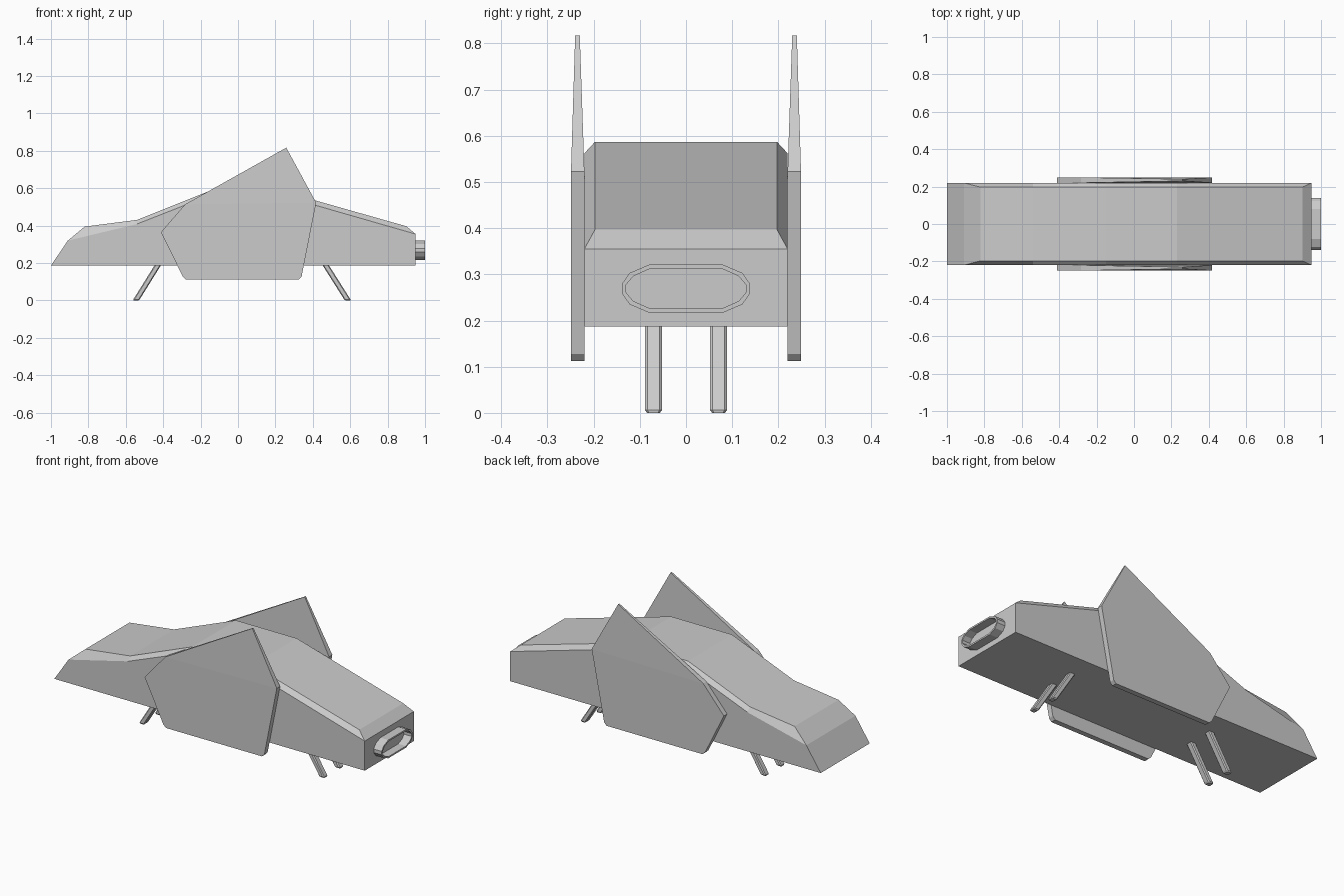
import bpy, bmesh

if "Cube" in bpy.data.objects:
    bpy.data.objects.remove(bpy.data.objects["Cube"])


def make(name, verts, faces):
    """Mesh object with consistent outward normals."""
    me = bpy.data.meshes.new(name)
    me.from_pydata(verts, [], faces)
    bm = bmesh.new()
    bm.from_mesh(me)
    bmesh.ops.recalc_face_normals(bm, faces=bm.faces)
    bm.to_mesh(me)
    bm.free()
    ob = bpy.data.objects.new(name, me)
    bpy.context.collection.objects.link(ob)
    return ob


def bridge(a, b, n):
    """Quads between two closed rings starting at indices a and b."""
    return [(a + i, a + (i + 1) % n, b + (i + 1) % n, b + i) for i in range(n)]


# Hull: side outline plus narrower roof line, giving chamfered shoulders
side = [(-1, .187), (-.91, .32), (-.54, .409), (-.15, .562), (.23, .562), (.95, .355), (.95, .187)]
roof = [(-.82, .395), (-.54, .431), (-.15, .587), (.23, .587), (.90, .397)]
verts = []
for s in (-1, 1):
    verts += [(x, s * .22, z) for x, z in side] + [(x, s * .197, z) for x, z in roof]
rim = [0, 1, 7, 8, 9, 10, 11, 5, 6]
faces = [(a, b, b + 12, a + 12) for a, b in zip(rim, rim[1:] + rim[:1])
         if (a, b) not in ((1, 7), (11, 5))]
faces += [(1, 7, 19, 13), (11, 5, 17, 23)]
for o in (0, 12):
    faces.append(tuple(o + i for i in range(7)))
    faces += [(o + 1 + i, o + 2 + i, o + 8 + i, o + 7 + i) for i in range(4)]
make("hull", verts, faces)

# Wing plates: thick lower panel, upper fin tapering to a thin tip
panel = [(-.283, .514), (-.412, .365), (-.295, .128), (-.278, .112),
         (.325, .112), (.34, .128), (.418, .523)]
for s, tag in ((-1, "front"), (1, "back")):
    n = len(panel)
    verts = [(x, s * .22, z) for x, z in panel] + [(x, s * .249, z) for x, z in panel]
    verts += [(.258, s * .23, .817), (.258, s * .24, .817)]
    faces = [f for f in bridge(0, n, n) if f != (n - 1, 0, n, 2 * n - 1)]
    faces += [tuple(range(n)), tuple(range(n, 2 * n)),
              (0, n - 1, 14), (n, 2 * n - 1, 15), (0, n, 15, 14), (n - 1, 2 * n - 1, 15, 14)]
    make("wing_" + tag, verts, faces)


# Engine nozzle: elongated ring on the tail, open at the back
def oval(x, quarter, zc=.269):
    q = quarter
    pts = q + [(y, -z) for y, z in q[::-1]] + [(-y, -z) for y, z in q] + [(-y, z) for y, z in q[::-1]]
    return [(x, y, zc + z) for y, z in pts]


outer = [(.08, .052), (.122, .034), (.139, .01)]
inner = [(.078, .043), (.114, .027), (.130, .008)]
verts = oval(.95, outer) + oval(1, outer) + oval(1, inner) + oval(.952, inner)
faces = bridge(0, 12, 12) + bridge(12, 24, 12) + bridge(24, 36, 12)
faces += [tuple(range(36, 48)), tuple(range(12))]
make("engine_nozzle", verts, faces)

# Landing legs: slanted struts with chamfered corners
section = [(.017, .013), (.011, .0185), (-.011, .0185), (-.017, .013),
           (-.017, -.013), (-.011, -.0185), (.011, -.0185), (.017, -.013)]
for name, top, foot in (("nose_leg", -.428, -.546), ("tail_leg", .468, .588)):
    for s, tag in ((-1, "front"), (1, "back")):
        verts = []
        for cx, z, k in ((top, .19, 1), (foot + (top - foot) * .03, .006, 1), (foot, 0, .75)):
            verts += [(cx + x * k, s * .0705 + y * k, z) for x, y in section]
        faces = bridge(0, 8, 8) + bridge(8, 16, 8) + [tuple(range(8)), tuple(range(16, 24))]
        make(name + "_" + tag, verts, faces)
